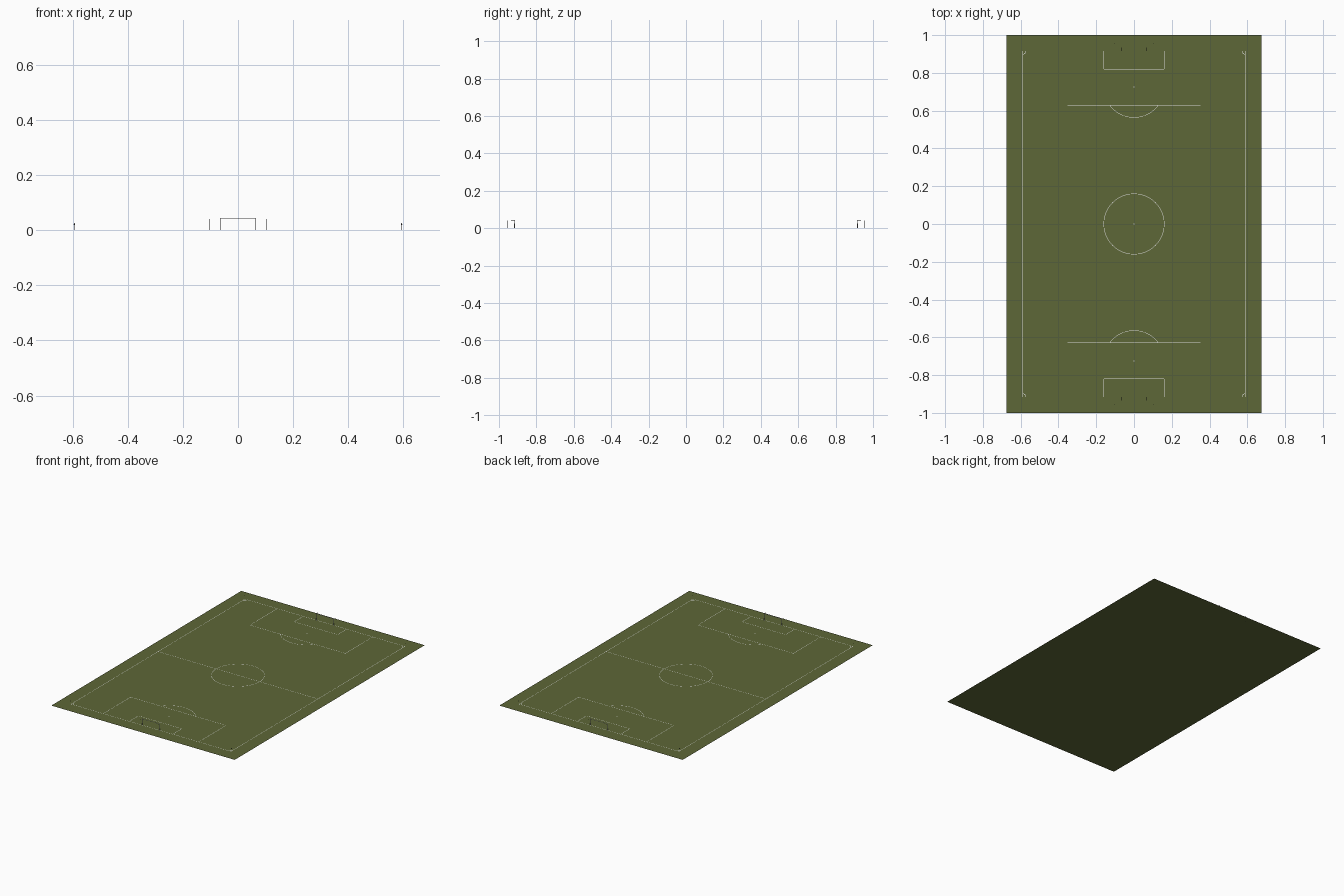
import bpy, bmesh, math
from mathutils import Vector

if "Cube" in bpy.data.objects:
    bpy.data.objects.remove(bpy.data.objects["Cube"])

W = 0.0022            # painted line width
ZL = 0.0008           # paint height above the grass
HX, HY = 0.5895, 0.916  # half size of the marked pitch


def material(name, rgb):
    m = bpy.data.materials.new(name)
    m.diffuse_color = (*rgb, 1)
    m.use_nodes = True
    m.node_tree.nodes["Principled BSDF"].inputs["Base Color"].default_value = m.diffuse_color
    return m


grass = material("grass_green", (0.110, 0.136, 0.038))
white = material("line_white", (0.85, 0.85, 0.85))
dark = material("dark_grey", (0.03, 0.03, 0.03))
frame = material("frame_white", (0.7, 0.7, 0.7))


def make(name, bm, mat):
    me = bpy.data.meshes.new(name)
    bm.to_mesh(me)
    bm.free()
    me.materials.append(mat)
    ob = bpy.data.objects.new(name, me)
    bpy.context.collection.objects.link(ob)
    return ob


def rect(bm, x0, x1, y0, y1, z=ZL):
    x0, x1 = sorted((x0, x1))
    y0, y1 = sorted((y0, y1))
    bm.faces.new([bm.verts.new(p) for p in
                  ((x0, y0, z), (x1, y0, z), (x1, y1, z), (x0, y1, z))])


def hline(bm, x0, x1, y):
    rect(bm, x0, x1, y - W / 2, y + W / 2)


def vline(bm, x, y0, y1):
    rect(bm, x - W / 2, x + W / 2, y0, y1)


def arc(bm, cx, cy, r, a0, a1, n):
    rows = []
    for i in range(n + 1):
        a = math.radians(a0 + (a1 - a0) * i / n)
        rows.append([bm.verts.new((cx + q * math.cos(a), cy + q * math.sin(a), ZL))
                     for q in (r - W / 2, r + W / 2)])
    for (a, b), (c, d) in zip(rows, rows[1:]):
        bm.faces.new((a, b, d, c))


def spot(bm, x, y, r=0.004):
    bm.faces.new([bm.verts.new((x + r * math.cos(t * math.pi / 8),
                                y + r * math.sin(t * math.pi / 8), ZL)) for t in range(16)])


def rod(bm, a, b, r, sides=8):
    a, b = Vector(a), Vector(b)
    d = b - a
    mat = d.to_track_quat('Z', 'Y').to_matrix().to_4x4()
    mat.translation = (a + b) / 2
    bmesh.ops.create_cone(bm, cap_ends=True, segments=sides, radius1=r, radius2=r,
                          depth=d.length, matrix=mat)


# Grass sheet
bm = bmesh.new()
rect(bm, -0.676, 0.676, -1, 1, 0)
make("grass_field", bm, grass)

# Outer boundary and halfway line
bm = bmesh.new()
for s in (-1, 1):
    vline(bm, s * HX, -HY, HY)
    hline(bm, -HX, HX, s * HY)
hline(bm, -HX, HX, 0)
make("boundary_lines", bm, white)

# Centre circle and spot
bm = bmesh.new()
arc(bm, 0, 0, 0.160, 0, 360, 64)
spot(bm, 0, 0)
make("centre_circle", bm, white)

for s, end in ((-1, "front"), (1, "back")):
    # Penalty box, goal box, spot, arc and corner arcs
    bm = bmesh.new()
    for hx, depth in ((0.352, 0.288), (0.160, 0.096)):
        y = s * (HY - depth)
        hline(bm, -hx, hx, y)
        for k in (-1, 1):
            vline(bm, k * hx, y, s * HY)
    spot(bm, 0, s * (HY - 0.192), 0.003)
    arc(bm, 0, s * (HY - 0.192), 0.160, -s * 90 - 53, -s * 90 + 53, 24)
    for k in (-1, 1):
        mid = math.degrees(math.atan2(-s, -k))
        arc(bm, k * HX, s * HY, 0.0175, mid - 45, mid + 45, 8)
    make(end + "_box_lines", bm, white)

    # Goal posts and crossbar
    bm = bmesh.new()
    for k in (-1, 1):
        rod(bm, (k * 0.065, s * HY, 0), (k * 0.065, s * HY, 0.0445), 0.0011)
    rod(bm, (-0.065, s * HY, 0.0435), (0.065, s * HY, 0.0435), 0.0011)
    make(end + "_goal_frame", bm, frame)

    # Net poles behind the goal and short top stays
    bm = bmesh.new()
    for k in (-1, 1):
        rod(bm, (k * 0.105, s * 0.955, 0), (k * 0.105, s * 0.955, 0.040), 0.0010)
        rod(bm, (k * 0.064, s * 0.955, 0), (k * 0.064, s * 0.955, 0.040), 0.0006)
        rod(bm, (k * 0.065, s * HY, 0.043), (k * 0.065, s * 0.935, 0.043), 0.0006)
    make(end + "_net_poles", bm, dark)

    # Corner flags
    bm = bmesh.new()
    for k in (-1, 1):
        x, y = k * 0.592, s * 0.918
        rod(bm, (x, y, 0), (x, y, 0.026), 0.0004, 6)
        bm.faces.new([bm.verts.new(p) for p in
                      ((x, y, 0.018), (x + k * 0.006, y, 0.021), (x, y, 0.025))])
    make(end + "_corner_flags", bm, dark)
